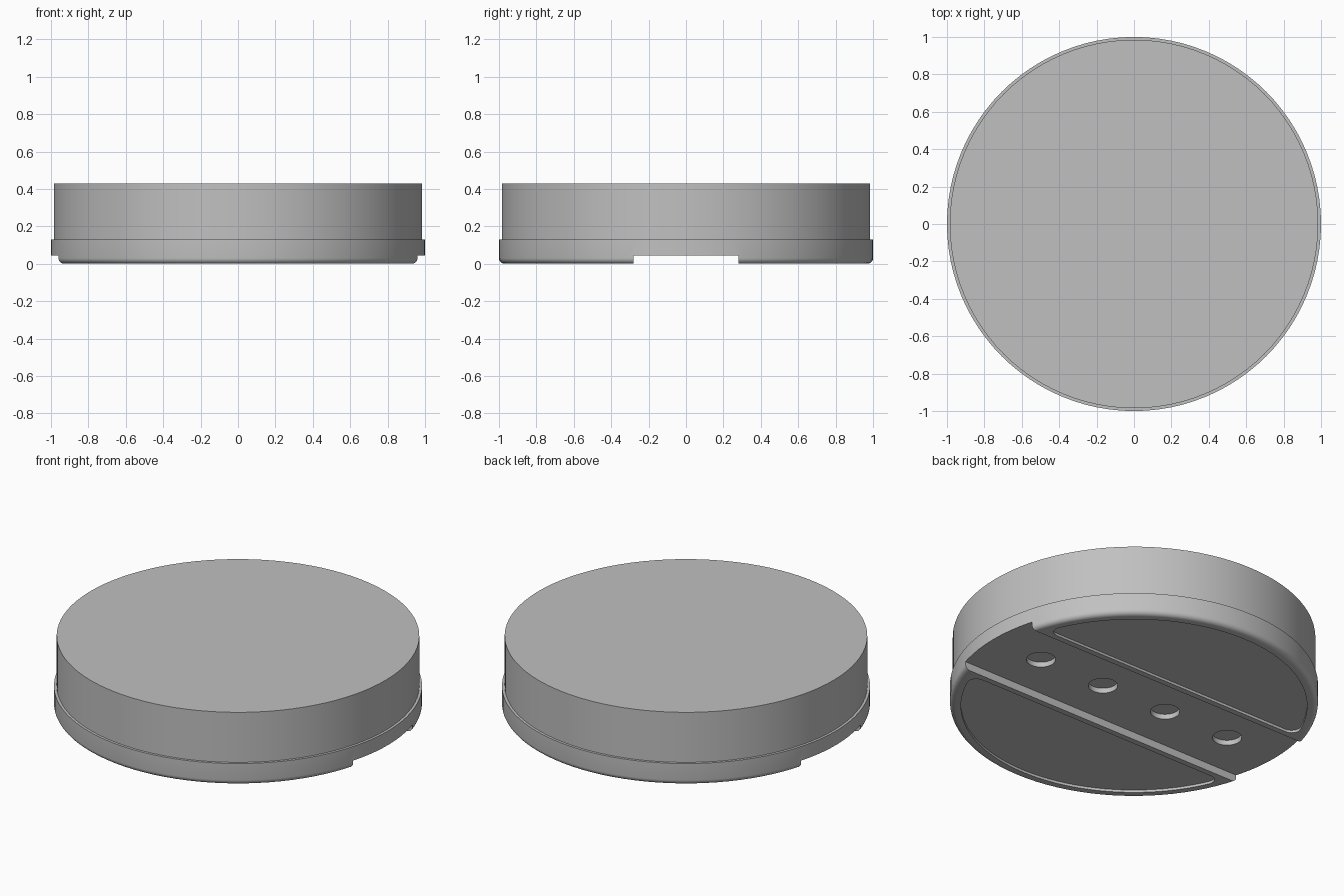
import bpy, bmesh
from math import sin, cos, pi, asin, tau

cube = bpy.data.objects.get("Cube")
if cube:
    bpy.data.objects.remove(cube, do_unlink=True)

SEG = 96            # sides of the round body
FLOOR = 0.045       # height of the channel between the feet
HALF = 0.28         # half width of the channel

grey = bpy.data.materials.new("plain grey")
grey.use_nodes = True
colour = (0.53, 0.53, 0.53, 1)
grey.diffuse_color = colour
grey.node_tree.nodes["Principled BSDF"].inputs["Base Color"].default_value = colour


def stack(name, rings):
    """Solid made of matching closed rings of points, capped at both ends."""
    bm = bmesh.new()
    loops = [[bm.verts.new(p) for p in ring] for ring in rings]
    for a, b in zip(loops, loops[1:]):
        for i in range(len(a)):
            j = (i + 1) % len(a)
            bm.faces.new((a[i], a[j], b[j], b[i]))
    bm.faces.new(loops[0][::-1])
    bm.faces.new(loops[-1])
    bmesh.ops.recalc_face_normals(bm, faces=bm.faces)
    mesh = bpy.data.meshes.new(name)
    bm.to_mesh(mesh)
    bm.free()
    obj = bpy.data.objects.new(name, mesh)
    bpy.context.collection.objects.link(obj)
    mesh.materials.append(grey)
    return obj


def lathe(name, profile, sides=SEG, x=0):
    return stack(name, [[(x + r * cos(tau * i / sides), r * sin(tau * i / sides), z)
                         for i in range(sides)] for r, z in profile])


def prism(name, outline, z0, z1):
    return stack(name, [[(x, y, z) for x, y in outline] for z in (z0, z1)])


def pocket_outline(side, radius=0.94, edge=0.315, corner=0.05):
    """Circle segment with rounded corners."""
    a0 = asin((edge + corner) / (radius - corner))
    cx, cy = (radius - corner) * cos(a0), edge + corner
    half = []
    for i in range(7):
        a = -pi / 2 + (a0 + pi / 2) * i / 6
        half.append((cx + corner * cos(a), cy + corner * sin(a)))
    for i in range(1, 25):
        a = a0 + (pi / 2 - a0) * i / 24
        half.append((radius * cos(a), radius * sin(a)))
    full = half + [(-x, y) for x, y in half[-2::-1]]
    return [(x, y * side) for x, y in full]


def smooth(obj):
    bpy.ops.object.select_all(action='DESELECT')
    obj.select_set(True)
    bpy.context.view_layer.objects.active = obj
    bpy.ops.object.shade_smooth_by_angle(angle=0.6)


# Upper drum
drum = lathe("upper_drum", [(0.985, 0.12), (0.985, 0.43)])

# Wider base with a rounded lower rim
R = 0.03
rim = [(1 - R + R * sin(pi / 2 * i / 6), R - R * cos(pi / 2 * i / 6)) for i in range(7)]
base = lathe("base_with_feet", rim + [(1, 0.13)])

# Cutters: cross channel, one pocket per foot, a row of round holes
cutters = [prism("channel_cutter",
                 [(-1.2, -HALF), (1.2, -HALF), (1.2, HALF), (-1.2, HALF)], -0.1, FLOOR)]
for side in (-1, 1):
    cutters.append(prism("pocket_cutter", pocket_outline(side), -0.1, 0.015))
for x in (-0.66, -0.22, 0.22, 0.66):
    cutters.append(lathe("hole_cutter", [(0.08, -0.05), (0.08, FLOOR + 0.03)], 32, x))

for cutter in cutters:
    cutter.hide_render = True
    mod = base.modifiers.new("cut", 'BOOLEAN')
    mod.operation = 'DIFFERENCE'
    mod.solver = 'EXACT'
    mod.object = cutter

# Bake the cuts and drop the cutters
bpy.context.view_layer.update()
deps = bpy.context.evaluated_depsgraph_get()
cut_mesh = bpy.data.meshes.new_from_object(base.evaluated_get(deps))
base.modifiers.clear()
base.data = cut_mesh
for cutter in cutters:
    bpy.data.objects.remove(cutter, do_unlink=True)

for obj in (drum, base):
    smooth(obj)
